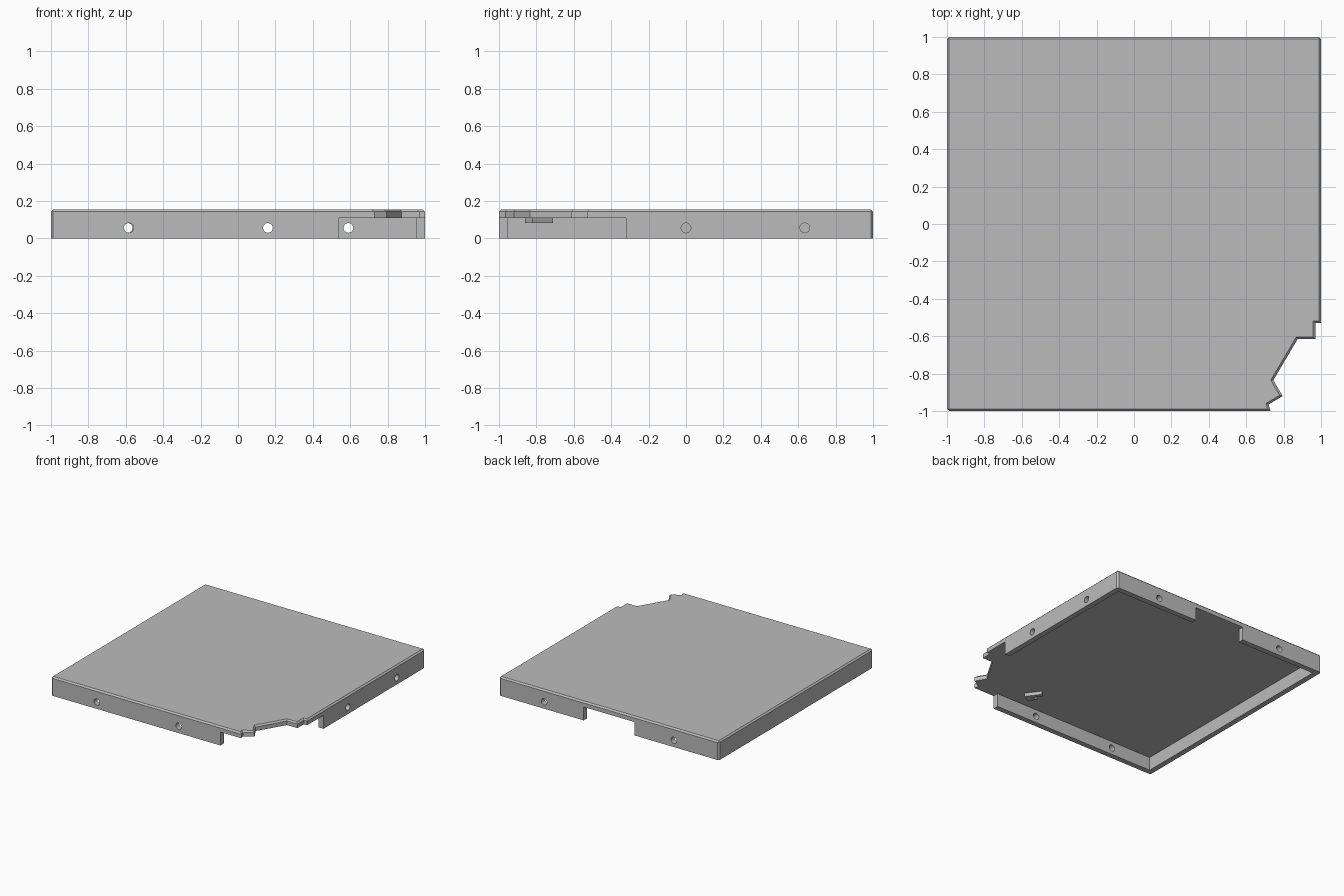
import bpy, bmesh
from math import pi
from mathutils import Matrix

if "Cube" in bpy.data.objects:
    bpy.data.objects.remove(bpy.data.objects["Cube"])

HEIGHT, CEILING, WALL, CHAMFER = 0.155, 0.11, 0.045, 0.012

grey = bpy.data.materials.new("plain grey")
grey.use_nodes = True
grey.diffuse_color = (0.5, 0.5, 0.5, 1)
grey.node_tree.nodes["Principled BSDF"].inputs["Base Color"].default_value = (0.5, 0.5, 0.5, 1)


def finish(bm, name):
    bmesh.ops.recalc_face_normals(bm, faces=bm.faces)
    mesh = bpy.data.meshes.new(name)
    bm.to_mesh(mesh)
    bm.free()
    mesh.materials.append(grey)
    ob = bpy.data.objects.new(name, mesh)
    bpy.context.collection.objects.link(ob)
    return ob


def prism(outline, z0, z1):
    bm = bmesh.new()
    face = bm.faces.new([bm.verts.new((x, y, z0)) for x, y in outline])
    ext = bmesh.ops.extrude_face_region(bm, geom=[face])
    for v in ext["geom"]:
        if isinstance(v, bmesh.types.BMVert):
            v.co.z = z1
    return bm


def rect(x0, x1, y0, y1):
    return [(x0, y0), (x1, y0), (x1, y1), (x0, y1)]


def cut(body, cutter):
    cutter.hide_render = True
    mod = body.modifiers.new(cutter.name, "BOOLEAN")
    mod.operation, mod.solver, mod.object = "DIFFERENCE", "EXACT", cutter
    bpy.context.view_layer.objects.active = body
    bpy.ops.object.modifier_apply(modifier=mod.name)
    bpy.data.objects.remove(cutter)


# Tray with one broken corner, chamfered on the top rim and upright corners
outline = [(-1, -1), (0.73, -1), (0.72, -0.965), (0.795, -0.92), (0.745, -0.835),
           (0.875, -0.615), (0.97, -0.615), (0.97, -0.53), (1, -0.53), (1, 1), (-1, 1)]
bm = prism(outline, 0, HEIGHT)


def chamfered(e):
    a, b = (v.co for v in e.verts)
    on_top = min(a.z, b.z) > HEIGHT - 0.001
    upright = abs(a.z - b.z) > 0.1 and abs(a.x) > 0.99 and abs(a.y) > 0.99
    return on_top or upright


bmesh.ops.bevel(bm, geom=[e for e in bm.edges if chamfered(e)],
                offset=CHAMFER, segments=1, affect="EDGES")
tray = finish(bm, "tray")

# Hollow underside, opening below the broken corner, and notch in the back wall
inner = 1 - WALL
for name, shape in (("hollow", rect(-inner, inner, -inner, inner)),
                    ("corner_opening", rect(0.54, 1.1, -1.1, -0.32)),
                    ("back_notch", rect(-0.23, 0.23, 0.9, 1.1))):
    cut(tray, finish(prism(shape, -0.1, CEILING), name))

# Screw holes through the front, back and right-hand walls
holes = [(-0.584, -1, "X"), (0.16, -1, "X"), (-0.59, 1, "X"), (0.59, 1, "X"),
         (1, 0, "Y"), (1, 0.635, "Y")]
for x, y, along in holes:
    bm = bmesh.new()
    turn = Matrix.Rotation(pi / 2, 4, along)
    bmesh.ops.create_cone(bm, cap_ends=True, segments=24, radius1=0.026, radius2=0.026,
                          depth=0.2, matrix=Matrix.Translation((x, y, 0.056)) @ turn)
    cut(tray, finish(bm, "screw_hole"))

# Small angled clip hanging under the lid
clip = [(0.39, -0.82), (0.31, -0.71), (0.285, -0.73), (0.34, -0.805), (0.29, -0.79),
        (0.32, -0.86)]
finish(prism(clip, 0.082, CEILING + 0.005), "underside_clip")
